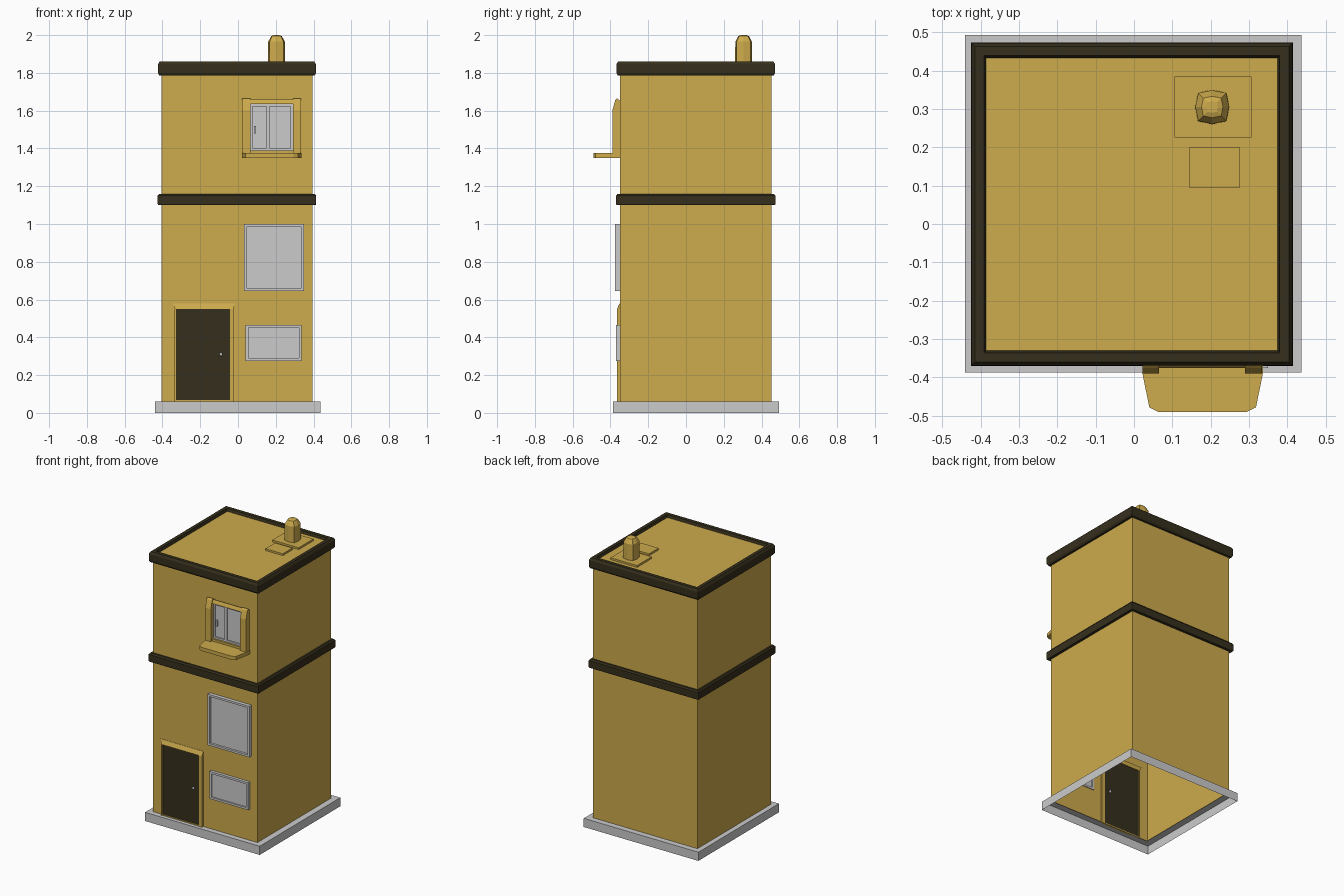
import bpy, bmesh, math

if "Cube" in bpy.data.objects:
    bpy.data.objects.remove(bpy.data.objects["Cube"])

def mat(name, c):
    m = bpy.data.materials.new(name)
    m.diffuse_color = (*c, 1)
    m.use_nodes = True
    m.node_tree.nodes["Principled BSDF"].inputs["Base Color"].default_value = m.diffuse_color
    return m

GOLD = mat("ochre", (0.613, 0.405, 0.072))
DARK = mat("dark_brown", (0.036, 0.028, 0.0115))

def finish(name, bm, m=None, fix=True):
    if fix:
        bmesh.ops.recalc_face_normals(bm, faces=bm.faces)
    me = bpy.data.meshes.new(name)
    bm.to_mesh(me)
    bm.free()
    ob = bpy.data.objects.new(name, me)
    bpy.context.collection.objects.link(ob)
    if m:
        me.materials.append(m)
    return ob

def loft(name, rings, m=None, caps=True, loop=False):
    """Skin a list of point rings."""
    bm = bmesh.new()
    vs = [[bm.verts.new(p) for p in r] for r in rings]
    n = len(vs[0])
    pairs = list(zip(vs, vs[1:])) + ([(vs[-1], vs[0])] if loop else [])
    for a, b in pairs:
        for i in range(n):
            j = (i + 1) % n
            bm.faces.new((a[i], a[j], b[j], b[i]))
    if caps and not loop:
        bm.faces.new(vs[0])
        bm.faces.new(vs[-1])
    return finish(name, bm, m)

def rect(a0, a1, b0, b1, d=0):
    return [(a0 - d, b0 - d), (a1 + d, b0 - d), (a1 + d, b1 + d), (a0 - d, b1 + d)]

def band(name, r, profile, m=None, loop=True):
    """Horizontal moulding: profile of (outward, z) run round a plan rectangle."""
    return loft(name, [[(x, y, z) for x, y in rect(*r, d)] for d, z in profile], m, False, loop)

def frame(name, r, profile, m=None):
    """Upright frame: profile of (outward, y) run round a front rectangle."""
    return loft(name, [[(x, y, z) for x, z in rect(*r, d)] for d, y in profile], m, loop=True)

def box(name, x0, x1, y0, y1, z0, z1, m=None):
    return loft(name, [[(x, y, z) for x, y in rect(x0, x1, y0, y1)] for z in (z0, z1)], m)

X0, X1, Y0, Y1 = -0.405, 0.394, -0.35, 0.453
BODY = (X0, X1, Y0, Y1)
ZB, ZR = 0.06, 1.842

# Wall openings: x0, x1, z0, z1
DOOR = (-0.325, -0.045, ZB, 0.55)
LOW = (0.055, 0.322, 0.29, 0.452)
MID = (0.045, 0.335, 0.66, 0.985)
TOP = (0.065, 0.29, 1.39, 1.635)
holes = [DOOR, LOW, MID, TOP]

# Hollow walls with openings in the front, open underneath
bm = bmesh.new()
xs = sorted({X0, X1, *[v for h in holes for v in h[:2]]})
zs = sorted({ZB, ZR, *[v for h in holes for v in h[2:]]})
for a, b in zip(xs, xs[1:]):
    for c, d in zip(zs, zs[1:]):
        mx, mz = (a + b) / 2, (c + d) / 2
        if not any(h[0] < mx < h[1] and h[2] < mz < h[3] for h in holes):
            bm.faces.new([bm.verts.new((x, Y0, z)) for x, z in rect(a, b, c, d)])
for p, q in (((X1, Y0), (X1, Y1)), ((X1, Y1), (X0, Y1)), ((X0, Y1), (X0, Y0))):
    bm.faces.new([bm.verts.new(v) for v in ((*p, ZB), (*q, ZB), (*q, ZR), (*p, ZR))])
bm.faces.new([bm.verts.new((x, y, ZR)) for x, y in rect(*BODY)])
bmesh.ops.remove_doubles(bm, verts=bm.verts, dist=1e-5)
finish("walls_and_roof", bm, GOLD, fix=False)

# Plinth (open underneath) and mouldings
band("plinth", (-0.405, 0.402, -0.352, 0.458),
     [(0.035, 0), (0.035, ZB), (-0.012, ZB)], loop=False)
band("storey_band", BODY, [(0, 1.10), (0.018, 1.10), (0.02, 1.105), (0.02, 1.15),
                           (0.012, 1.16), (0, 1.16)], DARK)
band("roof_rim", BODY, [(0, 1.785), (0.012, 1.787), (0.019, 1.80), (0.019, 1.845),
                        (0.01, 1.86), (-0.014, 1.86), (-0.02, 1.841), (0, 1.841)], DARK)

# Roof slabs and chimney
box("chimney_slab", 0.105, 0.307, 0.225, 0.385, ZR, 1.855, GOLD)
box("roof_hatch", 0.143, 0.276, 0.095, 0.20, ZR, 1.855, GOLD)
def oct_ring(s, z):
    pts = []
    for i in range(8):
        r = s * (1.17 if i % 2 else 1)
        a = i * math.pi / 4
        pts.append((0.204 + r * math.cos(a), 0.305 + r * math.sin(a), z))
    return pts
loft("chimney", [oct_ring(s, z) for s, z in
                 ((0.045, 1.855), (0.044, 1.965), (0.028, 1.995), (0.015, 2.0))], GOLD)

# Door with frame and knobs
dx0, dx1, dz0, dz1 = DOOR
box("door", dx0, dx1, -0.357, -0.345, dz0 + 0.007, dz1, DARK)
box("door_sill", dx0, dx1, -0.362, -0.34, dz0, dz0 + 0.007, GOLD)
box("door_post_left", dx0 - 0.01, dx0, -0.365, -0.34, ZB, dz1, GOLD)
box("door_post_right", dx1, dx1 + 0.025, -0.365, -0.34, ZB, dz1, GOLD)
loft("door_lintel", [[(-0.332, -0.365, 0.55), (-0.022, -0.365, 0.55),
                      (-0.022, -0.34, 0.55), (-0.332, -0.34, 0.55)],
                     [(-0.347, -0.352, 0.58), (-0.018, -0.352, 0.58),
                      (-0.018, -0.34, 0.58), (-0.347, -0.34, 0.58)]], GOLD)
for side, y in (("outer", -0.361), ("inner", -0.341)):
    bm = bmesh.new()
    bmesh.ops.create_uvsphere(bm, u_segments=10, v_segments=6, radius=0.009)
    bmesh.ops.translate(bm, verts=bm.verts, vec=(-0.09, y, 0.31))
    finish("door_knob_" + side, bm)

# Two plain grey windows
for name, r, y in (("lower_window", LOW, -0.37), ("middle_window", MID, -0.375)):
    frame(name + "_frame", r, [(0, -0.345), (0, y), (0.014, y), (0.014, -0.345)])
    box(name + "_pane", r[0], r[1], -0.36, -0.352, r[2], r[3])

# Top window: casement, panes, handle
tx0, tx1, tz0, tz1 = TOP
frame("casement_frame", TOP, [(0, -0.345), (0, -0.362), (-0.012, -0.362), (-0.012, -0.345)])
box("casement_mullion", 0.15, 0.168, -0.362, -0.345, tz0, tz1)
box("casement_pane", tx0, tx1, -0.354, -0.348, tz0, tz1)
box("casement_handle", 0.084, 0.096, -0.367, -0.354, 1.48, 1.52)

# Top window: ochre surround with tapered posts, sloped head and sill
post = [(-0.345, 1.37), (-0.39, 1.37), (-0.39, 1.60), (-0.375, 1.655), (-0.366, 1.665), (-0.345, 1.65)]
for side, a, b in (("left", 0.022, tx0), ("right", tx1, 0.334)):
    loft("window_post_" + side, [[(x, y, z) for y, z in post] for x in (a, b)], GOLD)
head = [(-0.345, 1.635), (-0.376, 1.635), (-0.366, 1.66), (-0.345, 1.65)]
loft("window_head", [[(x, y, z) for y, z in head] for x in (tx0, tx1)], GOLD)
box("window_bottom_rail", tx0, tx1, -0.375, -0.345, 1.37, tz0, GOLD)
half = [(0.157, -0.345), (0.157, -0.39), (0.139, -0.478), (0.115, -0.49)]
sill = [(0.179 - x, y) for x, y in half] + [(0.179 + x, y) for x, y in reversed(half)]
loft("window_sill", [[(x, y, z) for x, y in sill] for z in (1.35, 1.375)], GOLD)
